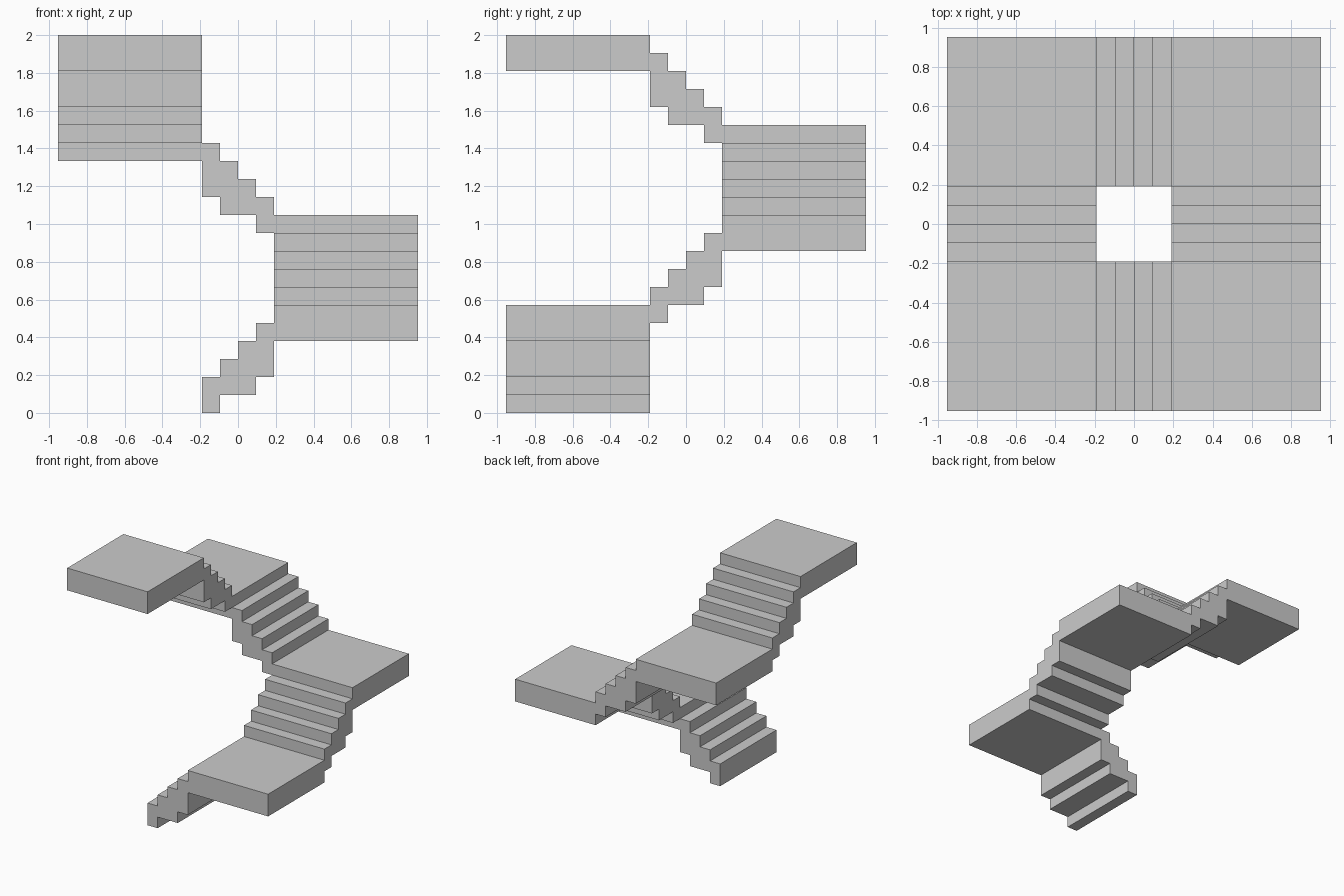
import bpy, bmesh
from math import radians
from mathutils import Matrix

if "Cube" in bpy.data.objects:
    bpy.data.objects.remove(bpy.data.objects["Cube"])

U = 2 / 21  # one riser / tread

# Side outline of one flight with its landing, in riser units (along, up)
PROFILE = [(-2, 0), (-1, 0), (-1, 1), (1, 1), (1, 2), (2, 2), (2, 4), (10, 4),
           (10, 6), (2, 6), (2, 5), (1, 5), (1, 4), (0, 4), (0, 3), (-1, 3),
           (-1, 2), (-2, 2)]
INNER, OUTER, RISE, FLIGHTS = 2, 10, 5, 4


def flight_with_landing(name, turn):
    bm = bmesh.new()
    face = bm.faces.new([bm.verts.new((x * U, -OUTER * U, z * U)) for x, z in PROFILE])
    ext = bmesh.ops.extrude_face_region(bm, geom=[face], use_keep_orig=True)
    moved = [v for v in ext["geom"] if isinstance(v, bmesh.types.BMVert)]
    bmesh.ops.translate(bm, verts=moved, vec=(0, (OUTER - INNER) * U, 0))
    # Quarter turn and lift for each successive flight
    bm.transform(Matrix.Translation((0, 0, turn * RISE * U))
                 @ Matrix.Rotation(radians(90 * turn), 4, 'Z'))
    bmesh.ops.recalc_face_normals(bm, faces=bm.faces)
    mesh = bpy.data.meshes.new(name)
    bm.to_mesh(mesh)
    bm.free()
    bpy.context.collection.objects.link(bpy.data.objects.new(name, mesh))


# Four flights winding up around the open well
for i in range(FLIGHTS):
    flight_with_landing(f"stair_flight_and_landing_{i + 1}", i)
